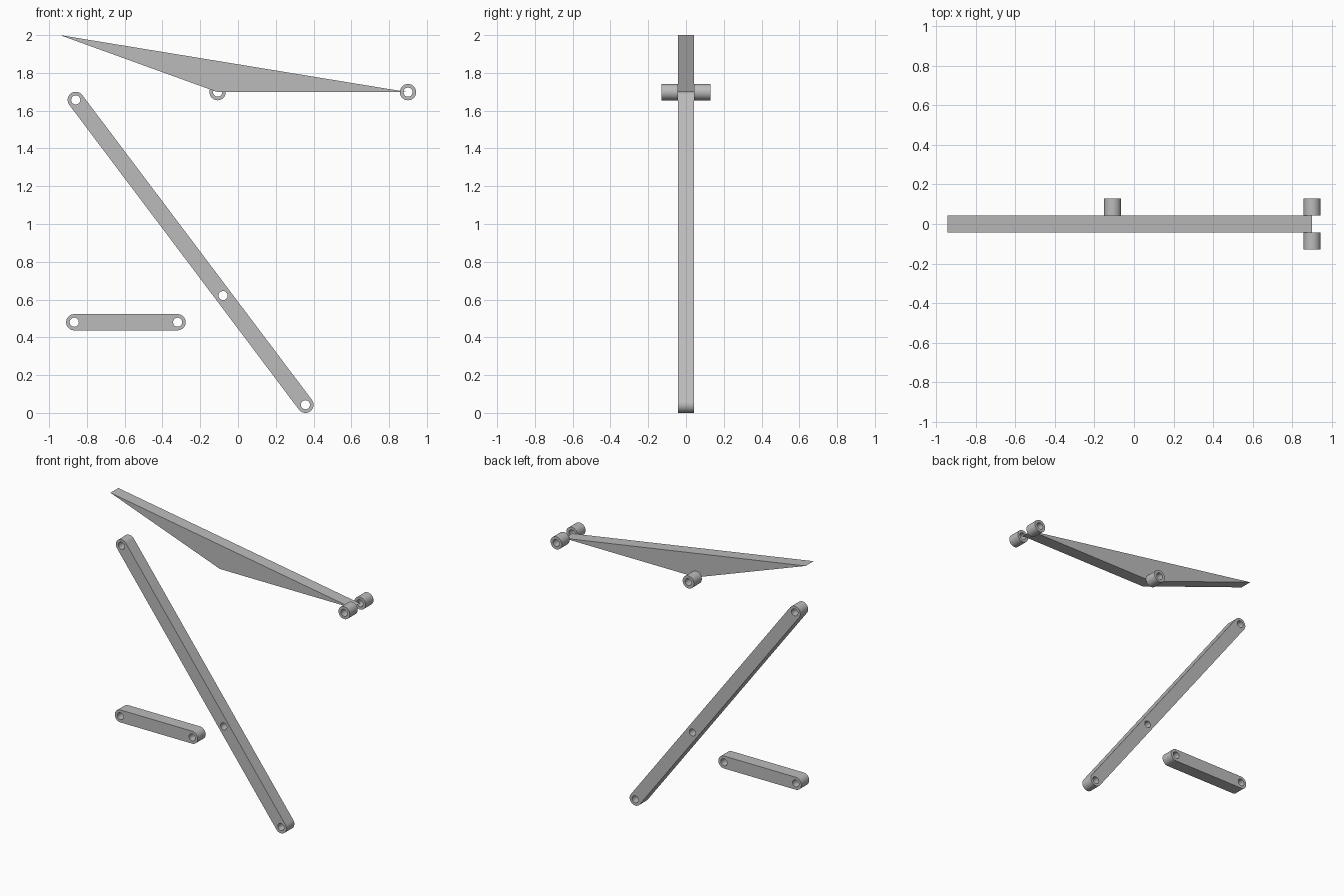
import bpy, bmesh, math
from mathutils import Matrix, Vector

cube = bpy.data.objects.get("Cube")
if cube:
    bpy.data.objects.remove(cube, do_unlink=True)

R_OUT, R_HOLE, HALF = 0.043, 0.024, 0.043   # eye radius, hole radius, half thickness
SEG = 48

grey = bpy.data.materials.new("plain grey")
grey.use_nodes = True
COLOUR = (0.5, 0.5, 0.5, 1)
grey.diffuse_color = COLOUR
grey.node_tree.nodes["Principled BSDF"].inputs["Base Color"].default_value = COLOUR


def arc(centre, radius, start=0.0, sweep=2 * math.pi, n=SEG, closed=False):
    """Points along an arc in the xz plane; closed includes the end point."""
    count = n + 1 if closed else n
    return [(centre[0] + radius * math.cos(start + sweep * i / n),
             centre[1] + radius * math.sin(start + sweep * i / n)) for i in range(count)]


def plate(name, outlines, y=0.0):
    """Extrude outlines (first is the rim, the rest are holes) along y."""
    curve = bpy.data.curves.new(name, "CURVE")
    curve.dimensions = "2D"
    curve.fill_mode = "BOTH"
    curve.extrude = HALF
    for pts in outlines:
        spline = curve.splines.new("POLY")
        spline.points.add(len(pts) - 1)
        for p, (x, z) in zip(spline.points, pts):
            p.co = (x, z, 0, 1)
        spline.use_cyclic_u = True
    temp = bpy.data.objects.new(name + "_outline", curve)
    bpy.context.collection.objects.link(temp)
    graph = bpy.context.evaluated_depsgraph_get()
    mesh = bpy.data.meshes.new_from_object(temp.evaluated_get(graph))
    bpy.data.objects.remove(temp, do_unlink=True)

    # Stand the outline upright and weld the caps to the sides
    mesh.transform(Matrix.Translation((0, y, 0)) @ Matrix.Rotation(math.pi / 2, 4, "X"))
    bm = bmesh.new()
    bm.from_mesh(mesh)
    bmesh.ops.remove_doubles(bm, verts=bm.verts, dist=1e-5)
    bmesh.ops.recalc_face_normals(bm, faces=bm.faces)
    bm.to_mesh(mesh)
    bm.free()
    mesh.materials.clear()
    mesh.materials.append(grey)

    obj = bpy.data.objects.new(name, mesh)
    bpy.context.collection.objects.link(obj)
    bpy.ops.object.select_all(action="DESELECT")
    obj.select_set(True)
    bpy.context.view_layer.objects.active = obj
    bpy.ops.object.shade_smooth_by_angle(angle=math.radians(30))
    return obj


def link_bar(name, a, b, extra_holes=()):
    """Round-ended bar from a to b with a pin hole at each end."""
    d = Vector(b) - Vector(a)
    ang = math.atan2(d.y, d.x)
    rim = (arc(b, R_OUT, ang - math.pi / 2, math.pi, SEG // 2, True)
           + arc(a, R_OUT, ang + math.pi / 2, math.pi, SEG // 2, True))
    plate(name, [rim] + [arc(h, R_HOLE) for h in (a, b, *extra_holes)])


def eye(name, centre, y):
    plate(name, [arc(centre, R_OUT), arc(centre, R_HOLE)], y)


# Loose links
link_bar("long_link", (-0.859, 1.657), (0.357, 0.043), [(-0.079, 0.621)])
link_bar("short_link", (-0.867, 0.48), (-0.32, 0.48))

# Triangular arm with its pivot eyes
tip, elbow, pivot = (-0.943, 2.0), (-0.108, 1.698), (0.9, 1.698)
plate("triangular_arm", [[tip, elbow, pivot]])
eye("middle_eye", elbow, 2 * HALF)
for side, sign in (("front", -1), ("back", 1)):
    eye(side + "_pivot_eye", pivot, sign * 2 * HALF)
